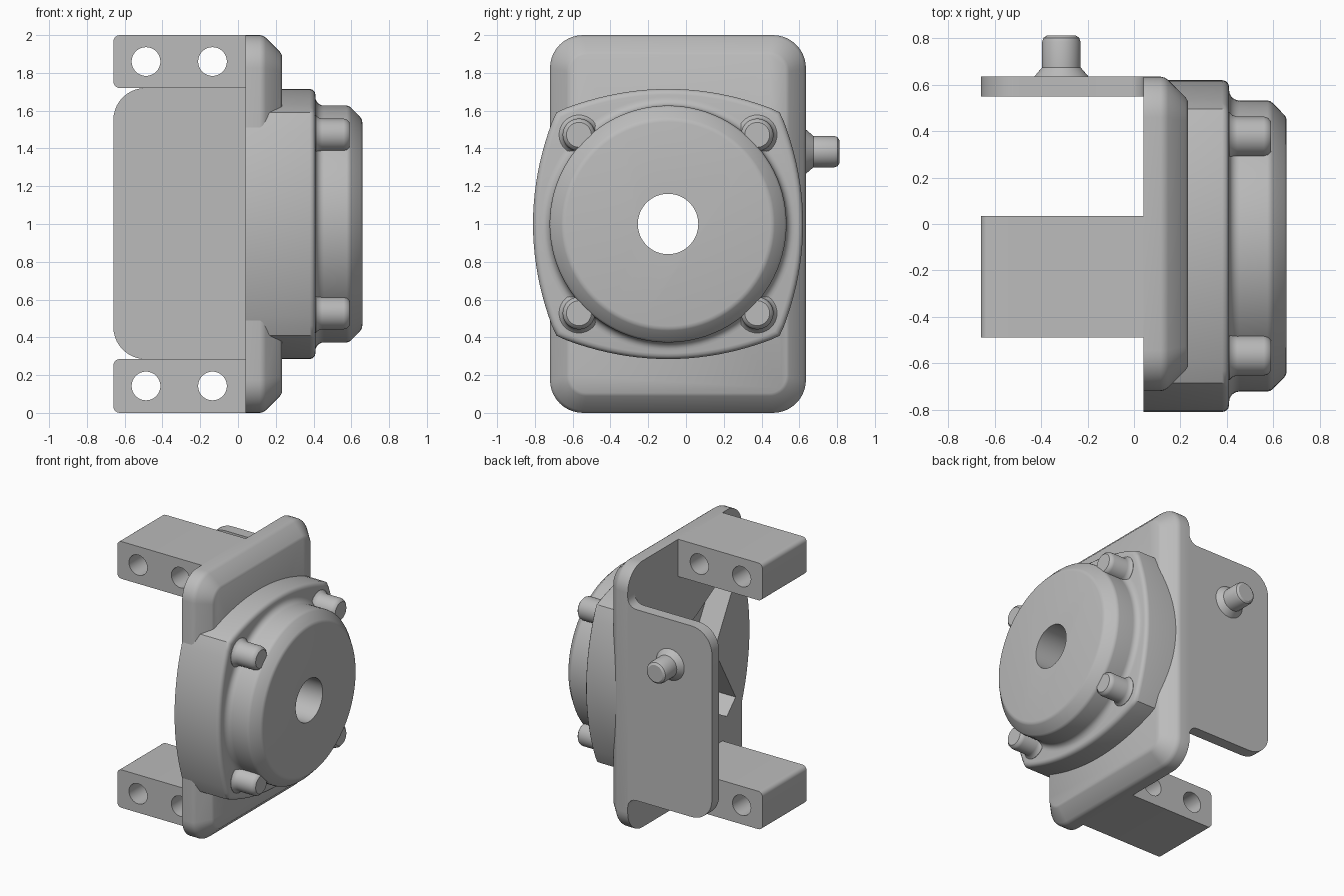
import bpy, bmesh, math
from mathutils import Vector

cube = bpy.data.objects.get("Cube")
if cube:
    bpy.data.objects.remove(cube, do_unlink=True)

grey = bpy.data.materials.new("cast_grey")
grey.use_nodes = True
COLOR = (0.5, 0.5, 0.5, 1)
grey.diffuse_color = COLOR
grey.node_tree.nodes["Principled BSDF"].inputs["Base Color"].default_value = COLOR

CY, CZ = -0.095, 1.0      # axis of the round housing
BACK = 0.04               # rear face of the mounting plate


def loft(name, rings):
    """Skin a solid through matching rings of points and cap both ends."""
    bm = bmesh.new()
    loops = [[bm.verts.new(p) for p in ring] for ring in rings]
    n = len(loops[0])
    for a, b in zip(loops, loops[1:]):
        for i in range(n):
            j = (i + 1) % n
            bm.faces.new((a[i], a[j], b[j], b[i]))
    bm.faces.new(loops[0])
    bm.faces.new(loops[-1])
    bmesh.ops.recalc_face_normals(bm, faces=bm.faces)
    mesh = bpy.data.meshes.new(name)
    bm.to_mesh(mesh)
    bm.free()
    mesh.materials.append(grey)
    ob = bpy.data.objects.new(name, mesh)
    bpy.context.collection.objects.link(ob)
    return ob


def circle(r, n):
    return [(r * math.cos(i * math.tau / n), r * math.sin(i * math.tau / n)) for i in range(n)]


def lathe_x(name, y, z, profile, n=96):
    """Turned part along x; profile is (x, radius)."""
    return loft(name, [[(x, y + u, z + v) for u, v in circle(r, n)] for x, r in profile])


def lathe_y(name, x, z, profile, n=48):
    """Turned part along y; profile is (y, radius)."""
    return loft(name, [[(x + u, y, z + v) for u, v in circle(r, n)] for y, r in profile])


def arc(cx, cy, r, start, end, n=10):
    return [(cx + r * math.cos(math.radians(start + (end - start) * i / n)),
             cy + r * math.sin(math.radians(start + (end - start) * i / n))) for i in range(n + 1)]


def rounded_rect(x0, x1, y0, y1, r):
    return (arc(x1 - r, y1 - r, r, 0, 90) + arc(x0 + r, y1 - r, r, 90, 180)
            + arc(x0 + r, y0 + r, r, 180, 270) + arc(x1 - r, y0 + r, r, 270, 360))


def cut(target, cutter):
    cutter.hide_render = True
    mod = target.modifiers.new("cut", 'BOOLEAN')
    mod.operation, mod.solver, mod.object = 'DIFFERENCE', 'EXACT', cutter
    bpy.context.view_layer.objects.active = target
    bpy.ops.object.modifier_apply(modifier=mod.name)


def discard(*cutters):
    for ob in cutters:
        bpy.data.objects.remove(ob, do_unlink=True)


# mounting plate with chamfered front rim
def plate_ring(x, inset):
    return [(x, y, z) for y, z in rounded_rect(
        -0.72 + inset, 0.635 - inset, inset, 2 - inset, 0.175 - inset * 0.8)]


plate = loft("mounting_plate", [plate_ring(x, d) for x, d in (
    (BACK, 0), (0.115, 0), (0.132, 0.004), (0.147, 0.014), (0.222, 0.089), (0.232, 0.105))])

# bulged square flange
side = [(0.715 - t * t / 2.9, t) for t in [0.54 * i / 10 for i in range(-10, 11)]] + [(0.591, 0.591)]
outline = []
for k in range(4):
    c, s = round(math.cos(k * math.pi / 2)), round(math.sin(k * math.pi / 2))
    outline += [(c * u - s * v, s * u + c * v) for u, v in side]


def flange_ring(x, inset):
    f = 1 - inset / 0.715
    return [(x, CY + u * f, CZ + v * f) for u, v in outline]


flange = loft("bulged_flange", [flange_ring(x, d) for x, d in (
    (BACK, 0), (0.38, 0), (0.395, 0.004), (0.406, 0.015), (0.41, 0.03))])

# round cap with base fillet and chamfered rim
fillet = [(0.455 + u, 0.672 + v) for u, v in arc(0, 0, 0.045, 180, 270, 6)]
cap = lathe_x("round_cap", CY, CZ, [(0.38, 0.672)] + fillet + [
    (0.575, 0.627), (0.588, 0.624), (0.598, 0.616), (0.648, 0.565), (0.655, 0.555), (0.658, 0.54)])

# star shaped rear pocket and the central bore
star = []
for k in range(4):
    a = k * math.pi / 2
    for r, da in ((0.3, 0), (0.71, 0.68), (0.71, 0.89)):
        star.append((CY + r * math.cos(a + da), CZ + r * math.sin(a + da)))
pocket = loft("pocket_cutter", [[(x, y, z) for y, z in star] for x in (-0.1, 0.22)])
bore = lathe_x("bore_cutter", CY, CZ, [(-0.2, 0.16), (0.9, 0.16)], 64)
for ob in (plate, flange):
    cut(ob, pocket)
for ob in (plate, flange, cap):
    cut(ob, bore)
discard(pocket, bore)

# four bolts around the cap
bolts = []
for sy, side_name in ((-1, "front"), (1, "back")):
    for sz, level in ((-1, "lower"), (1, "upper")):
        bolts.append(lathe_x(f"{level}_{side_name}_bolt", CY + sy * 0.472, CZ + sz * 0.472, [
            (0.39, 0.105), (0.412, 0.105), (0.425, 0.092), (0.445, 0.086),
            (0.56, 0.086), (0.578, 0.08), (0.59, 0.066)], 40))

# side wing with rounded free corners and filleted roots
F = 0.07
wing_outline = (arc(BACK - F, 1.72 + F, F, 0, -90, 6) + arc(-0.49, 1.55, 0.17, 90, 180)
                + arc(-0.49, 0.455, 0.17, 180, 270) + arc(BACK - F, 0.285 - F, F, 90, 0, 6))
wing_outline = [(0.06, 1.72 + F)] + wing_outline + [(0.06, 0.285 - F)]
wing = loft("side_wing", [[(x, y, z) for x, z in wing_outline] for y in (0.55, 0.635)])

# pin with flared collar
pin = lathe_y("side_pin", -0.313, 1.383, [
    (0.62, 0.117), (0.635, 0.117), (0.675, 0.083), (0.785, 0.083), (0.802, 0.077), (0.812, 0.062)])

# two drilled mounting arms
arms = []
for z0, z1, name in ((1.72, 2.0, "upper_arm"), (0.0, 0.285, "lower_arm")):
    r = 0.035
    shape = [(0.06, z1)] + arc(-0.66 + r, z1 - r, r, 90, 180, 6) + \
        arc(-0.66 + r, z0 + r, r, 180, 270, 6) + [(0.06, z0)]
    arm = loft(name, [[(x, y, z) for x, z in shape] for y in (-0.49, 0.035)])
    for x in (-0.487, -0.135):
        drill = lathe_y("drill_cutter", x, (z0 + z1) / 2, [(-0.7, 0.076), (0.2, 0.076)])
        cut(arm, drill)
        discard(drill)
    arms.append(arm)

# smooth curved walls, keep real edges crisp
bpy.ops.object.select_all(action='DESELECT')
for ob in [plate, flange, cap, wing, pin] + bolts + arms:
    ob.select_set(True)
bpy.context.view_layer.objects.active = plate
bpy.ops.object.shade_smooth_by_angle(angle=math.radians(32))
